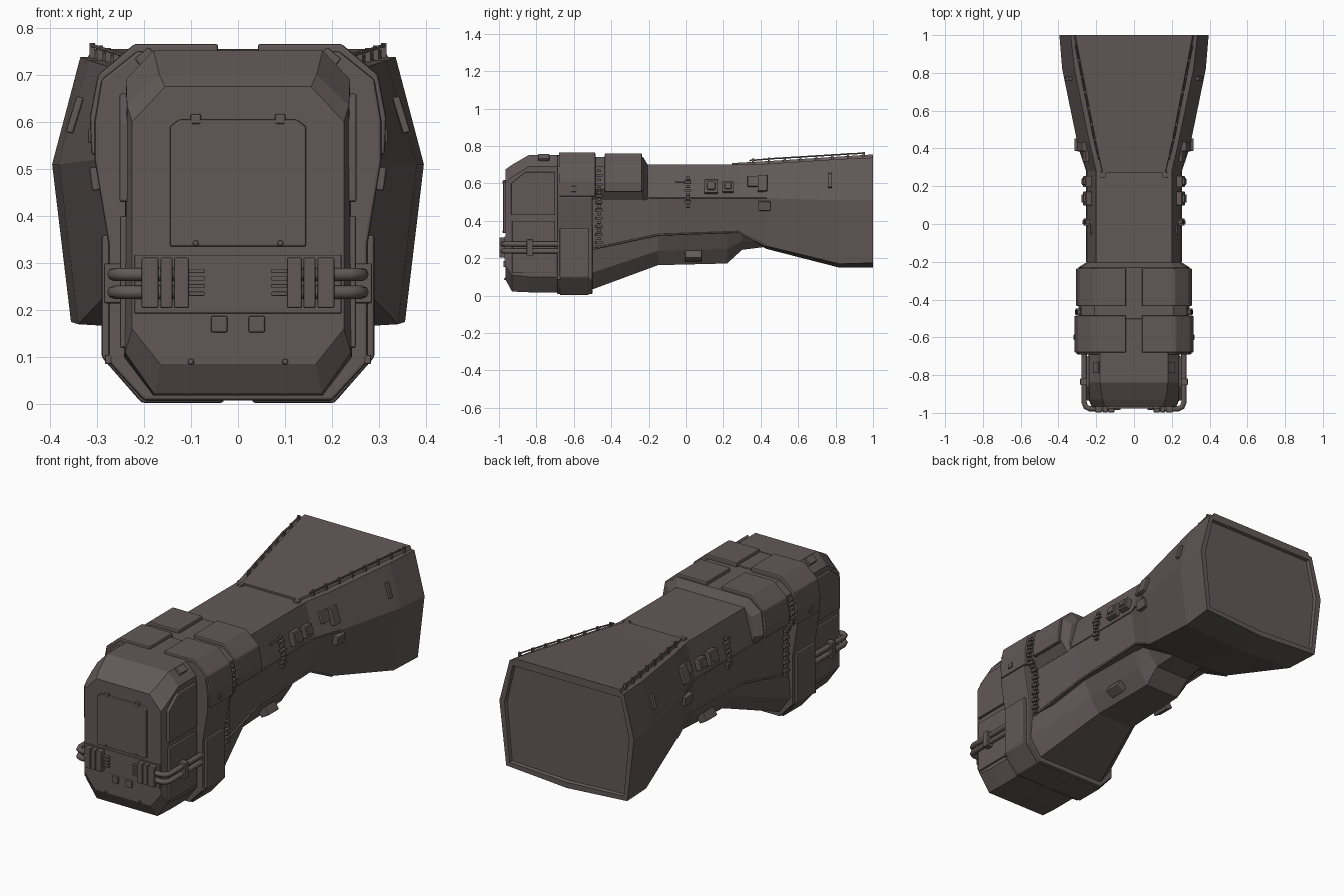
import bpy, bmesh, math
from mathutils import Matrix, Vector

mat = bpy.data.materials.new("dark warm grey")
mat.diffuse_color = (0.122, 0.098, 0.097, 1)


def finish(name, bm, bevel=0.0, mirror=False):
    bmesh.ops.recalc_face_normals(bm, faces=bm.faces)
    me = bpy.data.meshes.new(name)
    bm.to_mesh(me)
    bm.free()
    me.materials.append(mat)
    ob = bpy.data.objects.new(name, me)
    bpy.context.collection.objects.link(ob)
    if bevel:
        m = ob.modifiers.new("bevel", 'BEVEL')
        m.width, m.segments, m.limit_method = bevel, 2, 'ANGLE'
        m.angle_limit = math.radians(25)
    if mirror:
        ob.modifiers.new("mirror", 'MIRROR')
    return ob


def rings(bm, loops):
    """Skin a list of equal-length point loops and cap both ends."""
    vs = [[bm.verts.new(p) for p in lp] for lp in loops]
    n = len(vs[0])
    for a, b in zip(vs, vs[1:]):
        for i in range(n):
            bm.faces.new((a[i], a[(i + 1) % n], b[(i + 1) % n], b[i]))
    bm.faces.new(vs[0])
    return bm.faces.new(vs[-1])


def loft(name, sections, bevel=0.0, recess=0.0):
    """Sections are (y, half outline from top to bottom), mirrored in x."""
    bm = bmesh.new()
    loops = []
    for y, half in sections:
        left = [(-x, z) for x, z in reversed(half) if x > 0]
        loops.append([(x, y, z) for x, z in list(half) + left])
    cap = rings(bm, loops)
    if recess:
        bmesh.ops.recalc_face_normals(bm, faces=bm.faces)
        bmesh.ops.inset_region(bm, faces=[cap], thickness=0.03, depth=0)
        bmesh.ops.inset_region(bm, faces=[cap], thickness=0.006, depth=-recess)
    return finish(name, bm, bevel)


def prism(name, pts, y0, y1, bevel=0.006, mirror=True):
    bm = bmesh.new()
    rings(bm, [[(x, y, z) for x, z in pts] for y in (y0, y1)])
    return finish(name, bm, bevel, mirror)


def boxes(name, items, bevel=0.004, mirror=True):
    """Items are (centre, size, tilt in degrees about y)."""
    bm = bmesh.new()
    for c, s, tilt in items:
        m = (Matrix.Translation(c) @ Matrix.Rotation(math.radians(tilt), 4, 'Y')
             @ Matrix.Diagonal((*s, 1)))
        bmesh.ops.create_cube(bm, size=1, matrix=m)
    return finish(name, bm, bevel, mirror)


def pipe(name, pts, r):
    for side in (1, -1):
        cu = bpy.data.curves.new(name, 'CURVE')
        cu.dimensions = '3D'
        cu.bevel_depth, cu.bevel_resolution, cu.use_fill_caps = r, 2, True
        sp = cu.splines.new('POLY')
        sp.points.add(len(pts) - 1)
        for p, (x, y, z) in zip(sp.points, pts):
            p.co = (x * side, y, z, 1)
        cu.materials.append(mat)
        ob = bpy.data.objects.new(name, cu)
        bpy.context.collection.objects.link(ob)


# main hull with flared rear and recessed end cap
loft("main_hull", [
    (-0.60, [(0.20, 0.70), (0.25, 0.52), (0.25, 0.23), (0, 0.23)]),
    (-0.15, [(0.20, 0.70), (0.25, 0.52), (0.225, 0.325), (0, 0.32)]),
    (0.28, [(0.20, 0.70), (0.25, 0.52), (0.225, 0.34), (0, 0.33)]),
    (0.43, [(0.235, 0.705), (0.30, 0.52), (0.25, 0.265), (0, 0.25)]),
    (0.82, [(0.315, 0.73), (0.38, 0.51), (0.34, 0.17), (0, 0.15)]),
    (1.00, [(0.335, 0.738), (0.395, 0.51), (0.355, 0.175), (0, 0.15)]),
], recess=0.015)

# raised roof plate on the flare
bm = bmesh.new()
rings(bm, [[(w * s, y, z + d) for s, d in ((1, 0), (0.97, 0.02), (-0.97, 0.02), (-1, 0))]
           for y, w, z in ((0.27, 0.17, 0.69), (0.45, 0.21, 0.70), (1.0, 0.32, 0.735))])
finish("flare_roof", bm)

# thin rails and posts along the roof edges
pipe("roof_rail", [(0.185, 0.34, 0.722), (0.215, 0.47, 0.733), (0.31, 0.95, 0.762)], 0.004)
boxes("rail_posts", [((0.19 + 0.12 * t, 0.36 + 0.59 * t, 0.715 + 0.035 * t),
                      (0.012, 0.012, 0.035), 0) for t in (i / 7 for i in range(8))], 0)

# seams at the hull waist
pipe("hull_seam", [(0.249, -0.2, 0.52), (0.249, 0.28, 0.52), (0.299, 0.43, 0.52)], 0.004)
pipe("hull_lower_edge", [(0.25, -0.5, 0.25), (0.225, -0.15, 0.325), (0.225, 0.28, 0.34),
                         (0.25, 0.43, 0.265)], 0.005)

# keel wedge under the hull
loft("keel", [
    (-0.51, [(0.25, 0.30), (0.265, 0.12), (0.20, 0.03)]),
    (-0.15, [(0.21, 0.34), (0.16, 0.24), (0.11, 0.163)]),
    (0.22, [(0.19, 0.35), (0.15, 0.25), (0.10, 0.172)]),
    (0.30, [(0.18, 0.35), (0.14, 0.29), (0.10, 0.245)]),
    (0.42, [(0.16, 0.33), (0.12, 0.29), (0.09, 0.26)]),
])
boxes("keel_box", [((0.15, 0.04, 0.21), (0.05, 0.09, 0.045), -30)])

# collar ring and saddle behind it
collar = [(0.215, 0.75), (0.29, 0.69), (0.305, 0.60), (0.305, 0.52),
          (0.275, 0.34), (0.275, 0.09), (0.20, 0.008)]
loft("collar", [(-0.69, collar), (-0.50, collar)], 0.006)
saddle = [(0.21, 0.742), (0.28, 0.69), (0.295, 0.57), (0.25, 0.51)]
loft("saddle", [(-0.51, saddle), (-0.23, saddle), (-0.205, [(0.2, 0.70), (0.24, 0.66),
                                                        (0.255, 0.56), (0.245, 0.51)])])

# armour pads wrapping the shoulders
pad = [(0.042, 0.766), (0.22, 0.766), (0.298, 0.70), (0.315, 0.61), (0.312, 0.53),
       (0.29, 0.53), (0.285, 0.67), (0.20, 0.735), (0.042, 0.735)]
prism("front_pad", pad, -0.68, -0.485)
rear_pad = [(x * 0.975, z - 0.006 + (0.03 if z == 0.53 else 0)) for x, z in pad]
rear_pad[0] = (0.042, 0.76)
rear_pad[-1] = (0.042, 0.73)
prism("rear_pad", rear_pad, -0.435, -0.235)
prism("collar_cheek", [(0.29, 0.36), (0.29, 0.10), (0.205, 0.003), (0.03, 0.003),
                       (0.03, 0.03), (0.19, 0.03), (0.26, 0.10), (0.26, 0.36)],
      -0.675, -0.52)

# head block with chamfered nose
body = [(0.18, 0.752), (0.238, 0.69), (0.242, 0.10), (0.18, 0.018)]
loft("head", [
    (-0.965, [(0.155, 0.675), (0.225, 0.60), (0.225, 0.16), (0.165, 0.085)]),
    (-0.93, [(0.167, 0.70), (0.236, 0.635), (0.24, 0.11), (0.178, 0.022)]),
    (-0.84, body), (-0.68, body)])
prism("head_face_plate", [(-0.145, 0.335), (0.145, 0.335), (0.145, 0.59), (0.125, 0.605),
                          (-0.125, 0.605), (-0.145, 0.59)], -0.978, -0.95, 0.004, False)
boxes("plate_hinges", [((0.09, -0.97, 0.606), (0.022, 0.02, 0.022), 0),
                       ((0.04, -0.966, 0.17), (0.035, 0.02, 0.035), 0),
                       ((0.09, -0.972, 0.342), (0.012, 0.02, 0.012), 0),
                       ((0.10, -0.962, 0.09), (0.012, 0.02, 0.012), 0)])
boxes("jaw_step", [((0, -0.962, 0.255), (0.44, 0.016, 0.125), 0)], 0.003, False)

# side panels on the head
bm = bmesh.new()
side = [(-0.935, 0.43), (-0.70, 0.43), (-0.70, 0.66), (-0.86, 0.66), (-0.935, 0.60)]
rings(bm, [[(x, y, z) for y, z in side] for x in (0.23, 0.252)])
finish("head_side_panel", bm, 0.005, True)
boxes("head_side_lower", [((0.24, -0.815, 0.26), (0.022, 0.23, 0.28), 0)])
boxes("head_roof_blocks", [((0.195, -0.76, 0.735), (0.04, 0.06, 0.03), 40)])

# clamps, pins and pipes at the nose
boxes("nose_clamps", [((x, -0.975, 0.258), (w, 0.045, 0.108), 0)
                      for x, w in ((0.12, 0.032), (0.152, 0.026), (0.187, 0.036))])
boxes("nose_pins", [((0.088, -0.975, 0.235 + 0.016 * i), (0.034, 0.02, 0.009), 0)
                    for i in range(4)], 0.002)
for z in (0.238, 0.276):
    pipe("nose_pipe", [(0.12, -0.978, z), (0.235, -0.978, z), (0.255, -0.968, z),
                       (0.264, -0.945, z), (0.264, -0.68, z)], 0.014)
boxes("pipe_clamp", [((0.26, -0.835, 0.257), (0.05, 0.035, 0.085), 0)])

# chains running down the sides
def chain(name, path, y, step=0.022):
    items = []
    for (x0, z0), (x1, z1) in zip(path, path[1:]):
        n = max(1, round(math.hypot(x1 - x0, z1 - z0) / step))
        for i in range(n):
            t = (i + 0.5) / n
            w = 0.036 if i % 2 else 0.022
            items.append(((x0 + (x1 - x0) * t, y, z0 + (z1 - z0) * t),
                          (0.018, w, 0.015), 0))
    boxes(name, items, 0.002)


chain("shoulder_chain", [(0.29, 0.68), (0.304, 0.56), (0.262, 0.49), (0.262, 0.25)], -0.465)
chain("waist_chain", [(0.24, 0.64), (0.264, 0.53), (0.255, 0.47)], 0.01)

# hatches: block with a smaller raised cover
hatches = []
for y, s in ((0.135, 0.072), (0.225, 0.06)):
    hatches += [((0.240, y, 0.58), (0.046, s, s), -15), ((0.245, y, 0.582), (0.058, s * .6, s * .6), -15)]
boxes("side_hatches", hatches)

# small fittings on hull, flare and collar
boxes("side_fittings", [
    ((0.298, 0.42, 0.48), (0.03, 0.065, 0.05), 8),
    ((0.275, 0.41, 0.60), (0.03, 0.05, 0.09), -18),
    ((0.255, 0.36, 0.61), (0.02, 0.06, 0.06), -18),
    ((0.347, 0.77, 0.615), (0.016, 0.022, 0.08), -17),
    ((0.226, -0.03, 0.61), (0.012, 0.05, 0.012), -15),
    ((0.165, 0.26, 0.70), (0.03, 0.03, 0.02), 0),
    ((0.278, -0.655, 0.32), (0.025, 0.03, 0.035), 0),
    ((0.31, -0.60, 0.57), (0.018, 0.03, 0.03), 0),
    ((0.275, -0.68, 0.095), (0.016, 0.02, 0.02), 0)])
